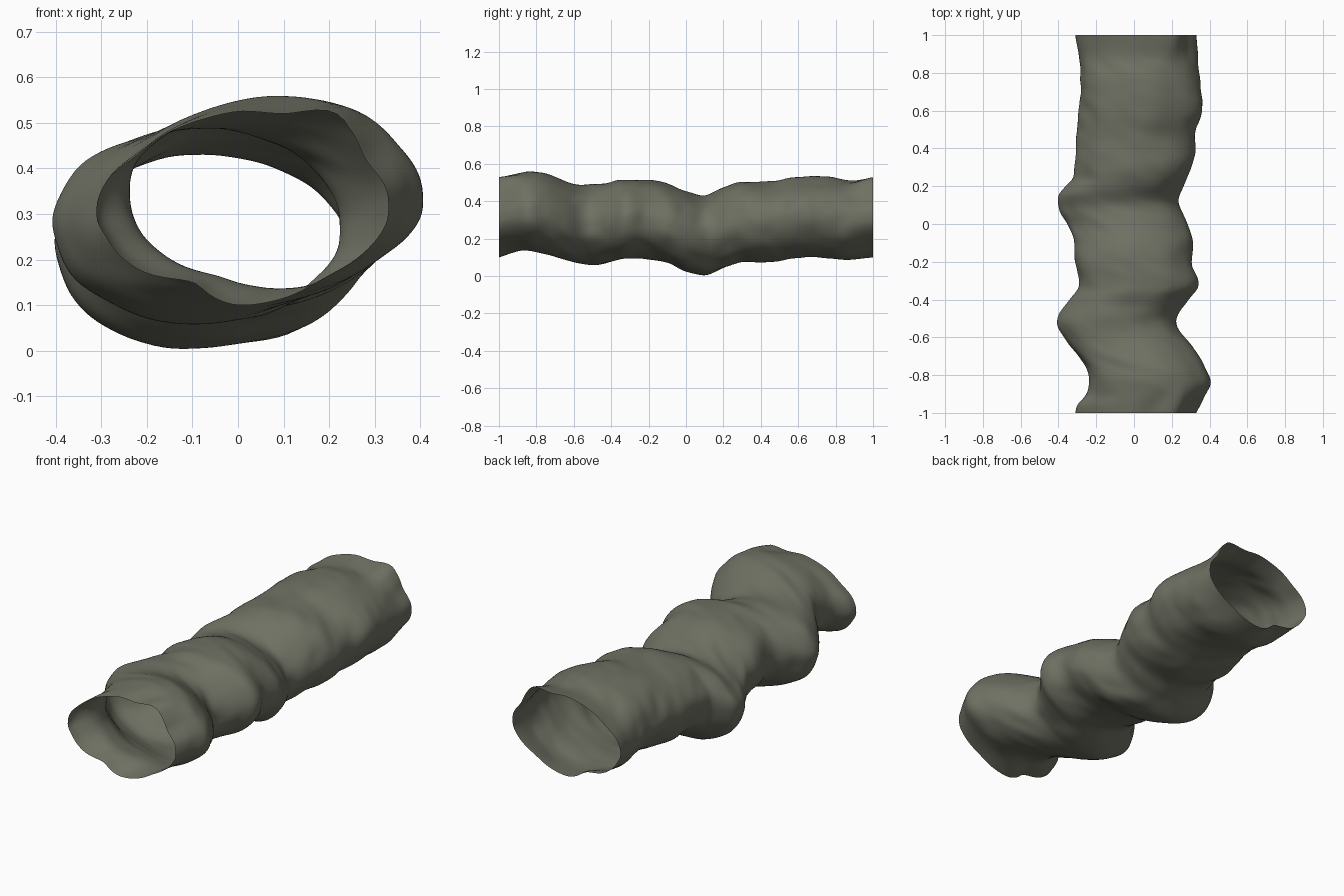
import bpy, bmesh, math
from mathutils import Vector, noise

if "Cube" in bpy.data.objects:
    bpy.data.objects.remove(bpy.data.objects["Cube"])

# Silhouette curves along the tunnel: (y, value)
LEFT = [(-1, -.31), (-.96, -.30), (-.9, -.25), (-.84, -.24), (-.77, -.25), (-.7, -.30), (-.6, -.375),
        (-.53, -.408), (-.48, -.395), (-.4, -.34), (-.33, -.295), (-.2, -.31), (-.1, -.315), (0, -.35),
        (.07, -.39), (.15, -.395), (.2, -.36), (.25, -.32), (.4, -.31), (.67, -.28), (.85, -.29), (1, -.31)]
RIGHT = [(-1, .33), (-.92, .37), (-.84, .405), (-.75, .37), (-.65, .31), (-.56, .24), (-.5, .23), (-.4, .29),
         (-.33, .345), (-.2, .31), (-.1, .315), (0, .29), (.12, .235), (.25, .285), (.35, .325), (.5, .325),
         (.6, .355), (.8, .345), (1, .33)]
TOP = [(-1, .525), (-.85, .555), (-.75, .545), (-.6, .49), (-.45, .495), (-.35, .515), (-.2, .51), (-.1, .49),
       (0, .45), (.1, .43), (.2, .475), (.3, .505), (.45, .505), (.6, .53), (.75, .53), (.88, .51), (1, .525)]
BOTTOM = [(-1, .10), (-.87, .135), (-.7, .105), (-.5, .06), (-.3, .095), (-.1, .07), (0, .025), (.1, .003),
          (.2, .04), (.3, .075), (.45, .075), (.6, .10), (.7, .105), (.85, .085), (1, .10)]
# Lumpy outline of the open mouths (x, z)
MOUTH = [(.33, .32), (.325, .355), (.28, .42), (.25, .48), (.205, .525), (.1, .52), (0, .525), (-.07, .51),
         (-.15, .48), (-.22, .43), (-.29, .37), (-.31, .29), (-.29, .25), (-.25, .2), (-.2, .17), (-.1, .15),
         (-.05, .115), (0, .1), (.1, .115), (.19, .16), (.27, .21), (.325, .28)]


def sample(curve, t):
    """Smooth (Catmull-Rom style) lookup in a table of (key, value)."""
    i = 0
    while i < len(curve) - 2 and t > curve[i + 1][0]:
        i += 1
    p = [curve[max(0, min(len(curve) - 1, i + k))] for k in (-1, 0, 1, 2)]
    h = p[2][0] - p[1][0]
    s = (t - p[1][0]) / h
    m0 = (p[2][1] - p[0][1]) / (p[2][0] - p[0][0]) * h
    m1 = (p[3][1] - p[1][1]) / (p[3][0] - p[1][0]) * h
    return ((2*s**3 - 3*s*s + 1) * p[1][1] + (s**3 - 2*s*s + s) * m0
            + (3*s*s - 2*s**3) * p[2][1] + (s**3 - s*s) * m1)


# Mouth outline as radius relative to its bounding ellipse, keyed by angle
CX, CZ, RX, RZ = .01, .3125, .32, .2125
polar = sorted((math.atan2((z - CZ) / RZ, (x - CX) / RX) % math.tau,
                math.hypot((z - CZ) / RZ, (x - CX) / RX)) for x, z in MOUTH)
polar = [(a - math.tau, r) for a, r in polar[-2:]] + polar + [(a + math.tau, r) for a, r in polar[:2]]

# Tunnel wall: one open skin of lumpy rings
RINGS, SIDES = 160, 96
bm = bmesh.new()
rings = []
for i in range(RINGS + 1):
    y = -1 + 2 * i / RINGS
    l, r, t, b = (sample(c, y) for c in (LEFT, RIGHT, TOP, BOTTOM))
    near_end = max(0, 1 - (1 - abs(y)) / .2)
    w = near_end * near_end * (3 - 2 * near_end)
    ring = []
    for j in range(SIDES):
        a = math.tau * j / SIDES
        c, s = math.cos(a), math.sin(a)
        # broad lumps plus fine slanted ripples
        lump = .035 * noise.noise(Vector((c * 1.8, s * 1.8, y * 4)))
        ripple = .022 * noise.noise(Vector((c * 2.2 + 7, s * 2.2, y * 13 + c * 1.5)))
        k = (1 - w) * (1 + lump + ripple) + w * sample(polar, a)
        ring.append(bm.verts.new(((l + r) / 2 + (r - l) / 2 * k * c, y,
                                  max(0, (t + b) / 2 + (t - b) / 2 * k * s))))
    rings.append(ring)
for p, q in zip(rings, rings[1:]):
    for j in range(SIDES):
        n = (j + 1) % SIDES
        bm.faces.new((p[j], p[n], q[n], q[j]))
bmesh.ops.recalc_face_normals(bm, faces=bm.faces)
for f in bm.faces:
    f.smooth = True

mesh = bpy.data.meshes.new("tunnel_wall")
bm.to_mesh(mesh)
bm.free()
wall = bpy.data.objects.new("tunnel_wall", mesh)
bpy.context.collection.objects.link(wall)

rock = bpy.data.materials.new("grey_green_rock")
rock.diffuse_color = (.16, .165, .125, 1)
rock.use_nodes = True
rock.node_tree.nodes["Principled BSDF"].inputs["Base Color"].default_value = rock.diffuse_color
mesh.materials.append(rock)
